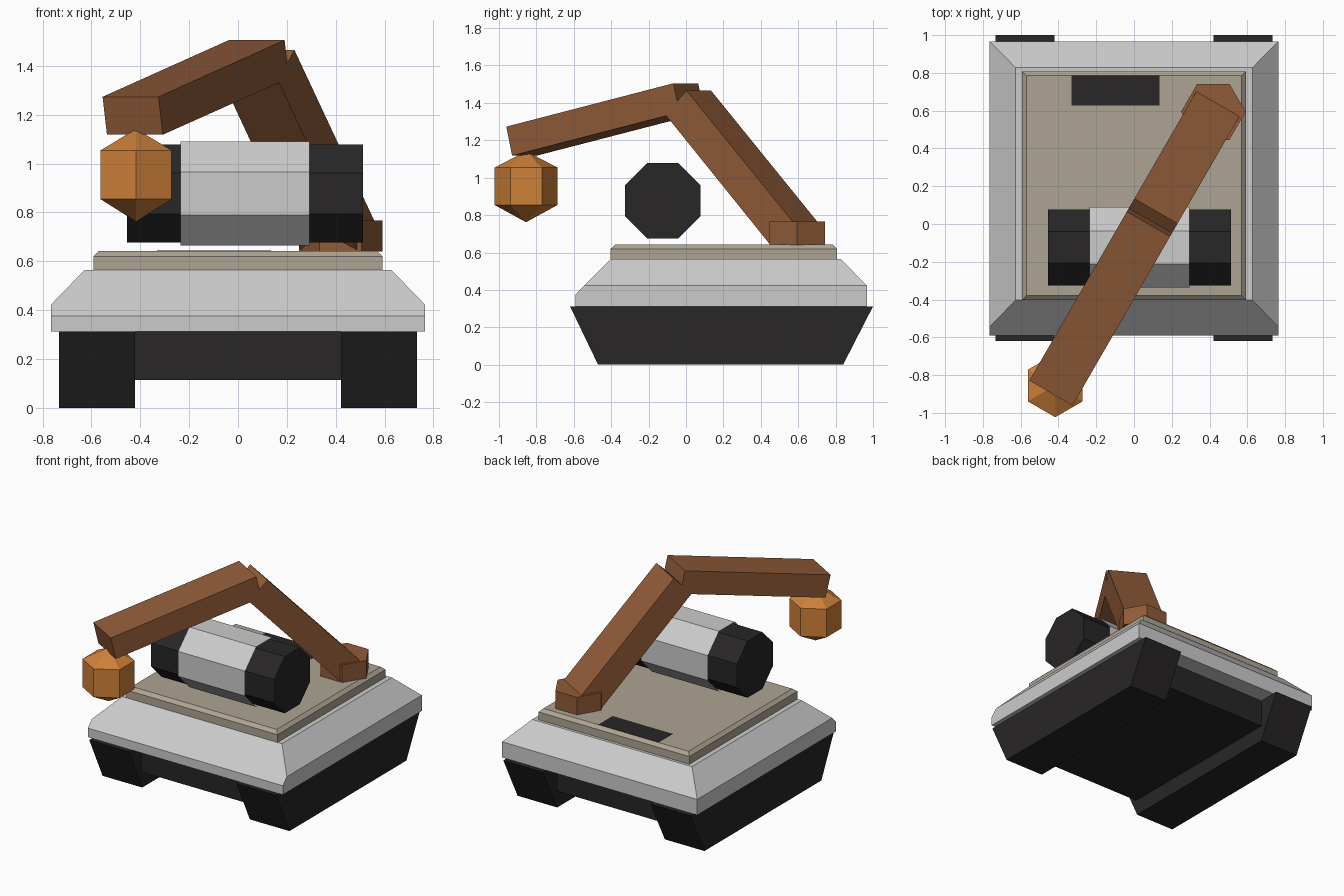
import bpy, bmesh, math
from mathutils import Matrix, Vector

if "Cube" in bpy.data.objects:
    bpy.data.objects.remove(bpy.data.objects["Cube"])


def material(name, rgb):
    m = bpy.data.materials.new(name)
    m.diffuse_color = (*rgb, 1)
    m.use_nodes = True
    m.node_tree.nodes["Principled BSDF"].inputs["Base Color"].default_value = m.diffuse_color
    return m


BLACK = material("black", (0.021, 0.019, 0.020))
BEIGE = material("beige", (0.42, 0.37, 0.29))
BROWN = material("brown", (0.28, 0.105, 0.04))
ORANGE = material("orange", (0.62, 0.22, 0.04))


def finish(name, bm, mat=None):
    me = bpy.data.meshes.new(name)
    bm.to_mesh(me)
    bm.free()
    ob = bpy.data.objects.new(name, me)
    bpy.context.collection.objects.link(ob)
    if mat:
        me.materials.append(mat)
    return ob


def solid(name, points, mat=None):
    """Convex flat-faced solid around the given points."""
    bm = bmesh.new()
    for p in points:
        bm.verts.new(p)
    bmesh.ops.convex_hull(bm, input=bm.verts)
    bmesh.ops.dissolve_limit(bm, angle_limit=0.03, verts=bm.verts, edges=bm.edges)
    bmesh.ops.recalc_face_normals(bm, faces=bm.faces)
    return finish(name, bm, mat)


def rect(x, y0, y1, z):
    return [(sx * x, y, z) for sx in (-1, 1) for y in (y0, y1)]


def prism(name, sides, apothem, length, matrix, mat=None, caps=True, turn=0.0):
    bm = bmesh.new()
    r = apothem / math.cos(math.pi / sides)
    bmesh.ops.create_cone(bm, cap_ends=caps, segments=sides, radius1=r, radius2=r,
                          depth=length, matrix=matrix @ Matrix.Rotation(turn, 4, 'Z'))
    return finish(name, bm, mat)


# Tracks: trapezoid side profile, one on each side
track = [(-0.47, 0), (0.84, 0), (1.0, 0.312), (-0.62, 0.312)]
for side, s in (("left", -1), ("right", 1)):
    solid(side + "_track", [(s * x, y, z) for x in (0.422, 0.733) for y, z in track], BLACK)

# Belly between the tracks
solid("belly", rect(0.422, -0.48, 0.84, 0.115) + rect(0.422, -0.48, 0.84, 0.312), BLACK)

# Hull with sloped upper sides, lower at the front
solid("hull", rect(0.765, -0.59, 0.967, 0.312) + rect(0.765, -0.545, 0.967, 0.423)
      + [(-0.765, -0.59, 0.376), (0.765, -0.59, 0.376)] + rect(0.627, -0.403, 0.828, 0.565))

# Deck plate with a bevelled rim, and a dark vent panel on it
solid("deck", rect(0.592, -0.403, 0.808, 0.56) + rect(0.592, -0.403, 0.808, 0.62)
      + rect(0.569, -0.378, 0.785, 0.642), BEIGE)
solid("vent", [(x, y, z) for x in (-0.332, 0.136) for y in (0.628, 0.785)
               for z in (0.63, 0.644)], BLACK)

# Octagonal tank lying across the deck: dark core with a grey sleeve
across = Matrix.Rotation(math.pi / 2, 4, 'Y')
for name, x, length, apothem, mat, caps in (
        ("tank_core", 0.029, 0.967, 0.201, BLACK, True),
        ("tank_sleeve", 0.029, 0.527, 0.213, None, False)):
    prism(name, 8, apothem, length, Matrix.Translation((x, -0.124, 0.877)) @ across,
          mat, caps, math.pi / 8)

# Hexagonal arm base
prism("arm_base", 6, 0.148, 0.126, Matrix.Translation((0.42, 0.594, 0.703)), BROWN,
      turn=math.pi / 6)

# Arm beams: side profiles (distance along the arm, height), aimed 30 degrees off the front
start = Vector((0.444, 0.636, 0))
along = Vector((-0.5, -0.866, 0))
sideways = Vector((0.866, -0.5, 0))
beams = {
    "upper_arm": [(0.0, 0.765), (0.655, 1.465), (0.787, 1.339), (0.137, 0.64)],
    "forearm": [(0.735, 1.505), (1.768, 1.273), (1.732, 1.118), (0.70, 1.349)],
}
for name, profile in beams.items():
    solid(name, [start + along * d + sideways * w + Vector((0, 0, z))
                 for d, z in profile for w in (-0.132, 0.132)], BROWN)

# Faceted weight hanging under the forearm tip
bm = bmesh.new()
bmesh.ops.create_uvsphere(bm, u_segments=6, v_segments=3, radius=0.19,
                          matrix=Matrix.Translation((-0.417, -0.855, 0.952))
                          @ Matrix.Diagonal((1.02, 1.02, 1, 1)))
# Set the two rings to the wider body height
for v in bm.verts:
    dz = v.co.z - 0.952
    if abs(dz) < 0.15:
        v.co.z = 0.954 + math.copysign(0.1, dz)
finish("arm_weight", bm, ORANGE)
